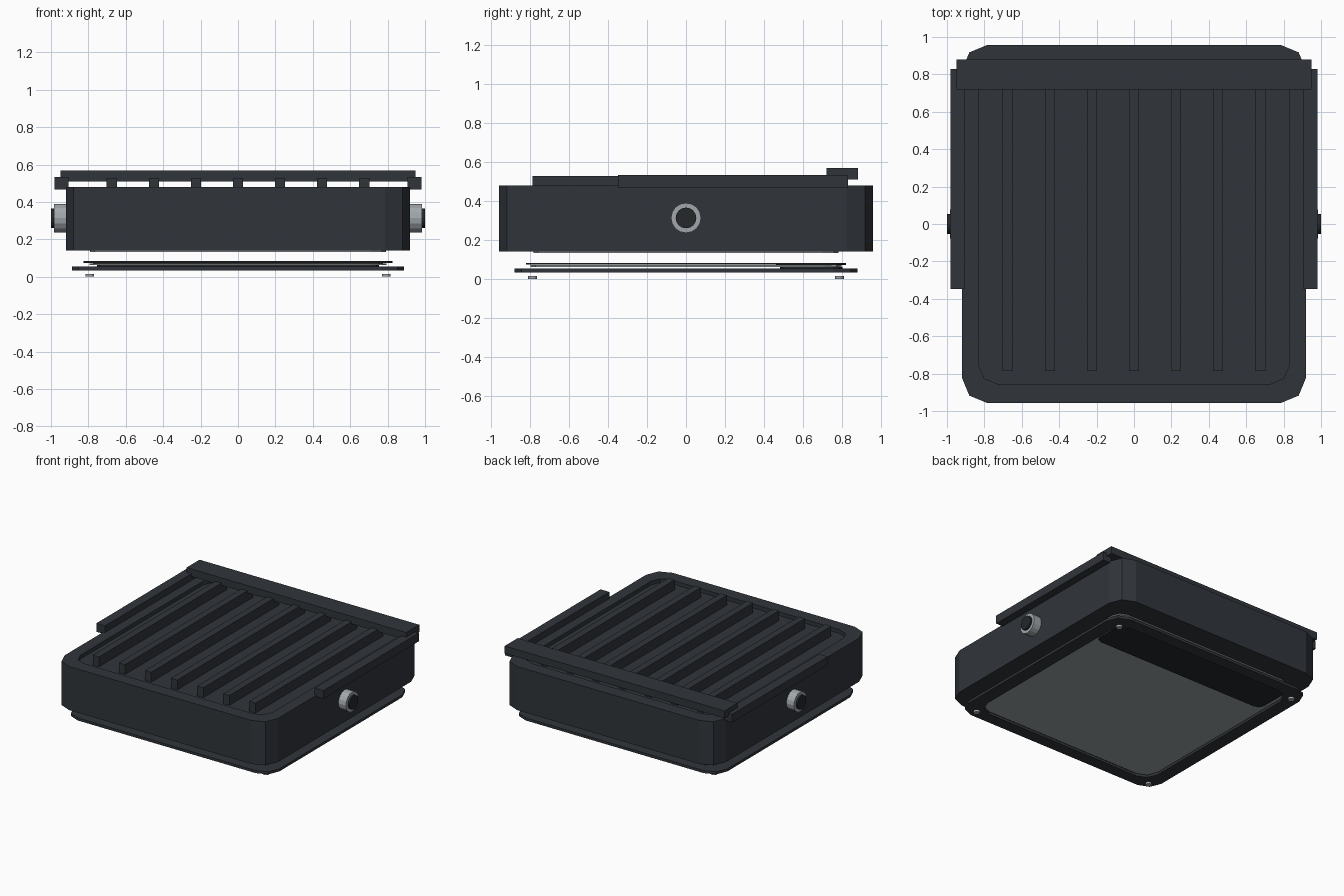
import bpy, bmesh, math

if "Cube" in bpy.data.objects:
    bpy.data.objects.remove(bpy.data.objects["Cube"])


def material(name, rgb):
    m = bpy.data.materials.new(name)
    m.diffuse_color = (*rgb, 1)
    m.use_nodes = True
    m.node_tree.nodes["Principled BSDF"].inputs["Base Color"].default_value = m.diffuse_color
    return m


DARK = material("charcoal", (0.03, 0.035, 0.043))
BLACK = material("black", (0.018, 0.02, 0.023))
METAL = material("metal", (0.36, 0.39, 0.42))
GLASS = material("glass", (0.33, 0.36, 0.37))


def finish(name, bm, mat):
    bmesh.ops.recalc_face_normals(bm, faces=bm.faces)
    me = bpy.data.meshes.new(name)
    bm.to_mesh(me)
    bm.free()
    me.materials.append(mat)
    ob = bpy.data.objects.new(name, me)
    bpy.context.collection.objects.link(ob)
    return ob


def rounded(hx, hy, r, seg):
    """Rounded rectangle outline, counter-clockwise."""
    pts = []
    for k, (sx, sy) in enumerate([(1, 1), (-1, 1), (-1, -1), (1, -1)]):
        for i in range(seg + 1):
            a = math.pi / 2 * (k + i / seg)
            pts.append((sx * (hx - r) + r * math.cos(a), sy * (hy - r) + r * math.sin(a)))
    return pts


def loft(name, loops, mat, seg=2, closed=False, yc=0):
    """Stack rounded rectangles (hx, hy, r, z); cap the ends or close as a ring."""
    bm = bmesh.new()
    rows = [[bm.verts.new((x, y + yc, z)) for x, y in rounded(hx, hy, r, seg)]
            for hx, hy, r, z in loops]
    n = len(rows[0])
    pairs = list(zip(rows, rows[1:])) + ([(rows[-1], rows[0])] if closed else [])
    for a, b in pairs:
        for i in range(n):
            j = (i + 1) % n
            bm.faces.new((a[i], a[j], b[j], b[i]))
    if not closed:
        bm.faces.new(rows[0])
        bm.faces.new(rows[-1])
    return finish(name, bm, mat)


def plate(name, hx, hy, r, z0, z1, mat, yc=0, seg=2):
    return loft(name, [(hx, hy, r, z0), (hx, hy, r, z1)], mat, seg, yc=yc)


def frame(name, hx, hy, r, ix, iy, ir, z0, z1, mat):
    return loft(name, [(hx, hy, r, z0), (hx, hy, r, z1), (ix, iy, ir, z1), (ix, iy, ir, z0)],
                mat, closed=True)


def box(name, x0, x1, y0, y1, z0, z1, mat):
    bm = bmesh.new()
    bmesh.ops.create_cube(bm, size=1)
    for v in bm.verts:
        v.co = ((x0 + x1) / 2 + v.co.x * (x1 - x0), (y0 + y1) / 2 + v.co.y * (y1 - y0),
                (z0 + z1) / 2 + v.co.z * (z1 - z0))
    return finish(name, bm, mat)


def disc(name, r, depth, loc, mat, sides=16, rot=(0, 0, 0)):
    bm = bmesh.new()
    bmesh.ops.create_cone(bm, cap_ends=True, segments=sides, radius1=r, radius2=r, depth=depth)
    ob = finish(name, bm, mat)
    ob.location, ob.rotation_euler = loc, rot
    return ob


# Housing with a shallow recess in the top
loft("housing", [(0.92, 0.957, 0.135, 0.14), (0.92, 0.957, 0.135, 0.48),
                 (0.83, 0.855, 0.1, 0.48), (0.83, 0.855, 0.1, 0.45)], DARK)

# Cooling fins
for i in range(7):
    x = 0.225 * (i - 3)
    box(f"cooling_fin_{i + 1}", x - 0.027, x + 0.027, -0.787, 0.787, 0.445, 0.527, DARK)

# Rear bar and side rails
box("rear_bar", -0.948, 0.948, 0.72, 0.88, 0.51, 0.568, DARK)
for side, s in (("left", -1), ("right", 1)):
    xs = sorted((s * 0.905, s * 0.98))
    box(f"{side}_rail", *xs, -0.347, 0.83, 0.467, 0.532, DARK)
    # Pivot bosses with dark centres
    turn = (0, math.pi / 2, 0)
    disc(f"{side}_pivot_boss", 0.077, 0.085, (s * 0.9425, 0, 0.313), METAL, rot=turn)
    disc(f"{side}_pivot_cap", 0.053, 0.1, (s * 0.95, 0, 0.313), BLACK, rot=turn)

# Reflector under the housing
plate("reflector", 0.79, 0.78, 0.08, 0.133, 0.145, METAL)

# Lower front assembly: gasket, glass, driver cover, frame
frame("gasket", 0.825, 0.82, 0.08, 0.76, 0.76, 0.08, 0.074, 0.083, BLACK)
plate("glass", 0.795, 0.795, 0.08, 0.062, 0.071, GLASS)
plate("driver_tray", 0.775, 0.18, 0.05, 0.071, 0.08, BLACK, yc=0.64)
plate("driver_cover", 0.755, 0.16, 0.05, 0.05, 0.062, BLACK, yc=0.64)
frame("glass_frame", 0.888, 0.878, 0.12, 0.785, 0.785, 0.11, 0.034, 0.054, DARK)

# Corner screws
for i, (sx, sy) in enumerate([(1, 1), (-1, 1), (-1, -1), (1, -1)]):
    disc(f"screw_{i + 1}", 0.023, 0.016, (sx * 0.793, sy * 0.785, 0.008), METAL, sides=12)
